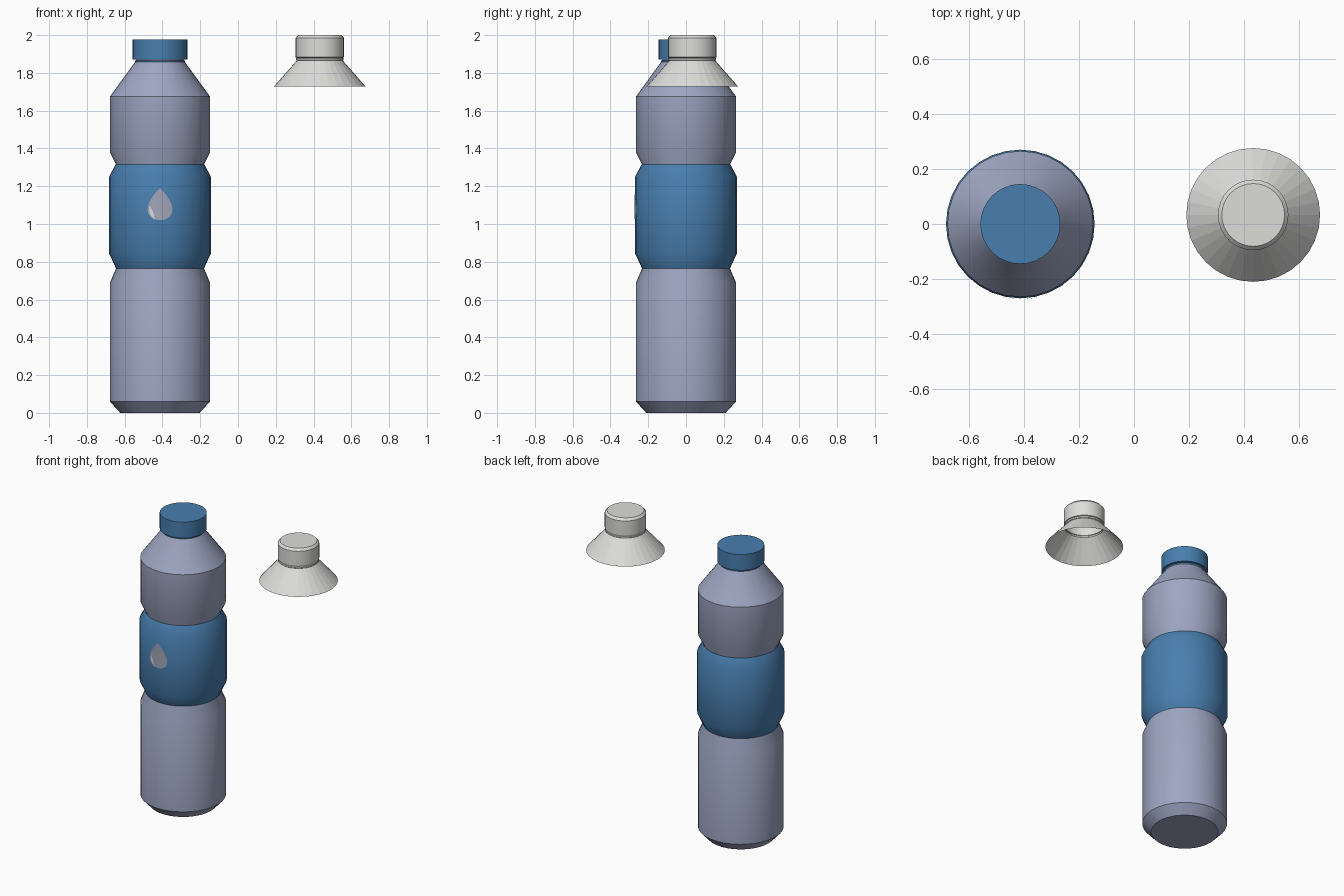
import bpy, bmesh, math

cube = bpy.data.objects.get("Cube")
if cube:
    bpy.data.objects.remove(cube, do_unlink=True)


def material(name, rgb):
    mat = bpy.data.materials.new(name)
    mat.use_nodes = True
    mat.diffuse_color = (*rgb, 1)
    mat.node_tree.nodes["Principled BSDF"].inputs["Base Color"].default_value = (*rgb, 1)
    return mat


plastic = material("pale blue plastic", (0.34, 0.38, 0.54))
blue = material("blue", (0.065, 0.21, 0.43))
light_grey = material("light grey", (0.72, 0.72, 0.71))
drop_grey = material("drop grey", (0.36, 0.38, 0.48))

BOTTLE = (-0.413, 0)
FUNNEL = (0.433, 0.033)
SIDES = 32


def finish(name, bm, mat, centre, smooth):
    mesh = bpy.data.meshes.new(name)
    bm.to_mesh(mesh)
    bm.free()
    obj = bpy.data.objects.new(name, mesh)
    bpy.context.collection.objects.link(obj)
    obj.location = (*centre, 0)
    mesh.materials.append(mat)
    if smooth:
        bpy.ops.object.select_all(action='DESELECT')
        obj.select_set(True)
        bpy.context.view_layer.objects.active = obj
        bpy.ops.object.shade_smooth_by_angle(angle=math.radians(30))
    return obj


def lathe(name, profile, mat, centre, smooth=True, bottom=False, top=False):
    """Turn a (radius, height) profile, listed upwards, around the vertical axis."""
    bm = bmesh.new()
    rings = []
    for r, z in profile:
        angles = [math.tau * i / SIDES for i in range(SIDES)]
        rings.append([bm.verts.new((r * math.cos(a), r * math.sin(a), z)) for a in angles])
    for low, high in zip(rings, rings[1:]):
        for i in range(SIDES):
            j = (i + 1) % SIDES
            bm.faces.new((low[i], low[j], high[j], high[i]))
    if bottom:
        bm.faces.new(rings[0][::-1])
    if top:
        bm.faces.new(rings[-1])
    return finish(name, bm, mat, centre, smooth)


def drop_patch(name, mat, radius, angles, across):
    """Part of a teardrop wrapped around the front of the label."""
    bm = bmesh.new()
    rows = []
    for deg in angles:
        t = math.radians(deg)
        half = 0.085 * math.sin(t) * math.sin(t / 2)
        z = 1.105 + 0.085 * math.cos(t)
        row = []
        for u in across(deg):
            x = u * half
            row.append(bm.verts.new((x, -math.sqrt(radius ** 2 - x ** 2), z)))
        rows.append(row)
    for a, b in zip(rows, rows[1:]):
        for i in range(len(a) - 1):
            bm.faces.new((a[i], b[i], b[i + 1], a[i + 1]))
    bmesh.ops.remove_doubles(bm, verts=bm.verts, dist=0.00001)
    return finish(name, bm, mat, BOTTLE, True)


# Bottle: body with a waist, label sleeve around it
lathe("bottle_body", [(0.21, 0), (0.265, 0.06), (0.265, 0.69), (0.233, 0.765),
                      (0.233, 1.315), (0.265, 1.38), (0.265, 1.675), (0.13, 1.86),
                      (0.12, 1.88)], plastic, BOTTLE, bottom=True, top=True)
lathe("label", [(0.233, 0.765), (0.27, 0.845), (0.27, 1.25), (0.235, 1.315)], blue, BOTTLE)

# Bottle cap and the seal ring under it
lathe("seal_ring", [(0.132, 1.857), (0.134, 1.866)], blue, BOTTLE, bottom=True, top=True)
lathe("bottle_cap", [(0.145, 1.87), (0.145, 1.978)], blue, BOTTLE, bottom=True, top=True)

# Water drop with a highlight at its lower left
drop_patch("water_drop", drop_grey, 0.273, range(0, 181, 9),
           lambda d: [-1, -0.5, 0, 0.5, 1])
drop_patch("drop_highlight", light_grey, 0.275, range(95, 161, 5),
           lambda d: [-0.86, -0.86 + 0.3 * math.sin(math.radians((d - 95) * 180 / 65))])

# Cut-off bottle top: open cone, ring and bevelled cap
lathe("funnel_cone", [(0.243, 1.728), (0.122, 1.865)], light_grey, FUNNEL, smooth=False)
lathe("funnel_ring", [(0.122, 1.865), (0.126, 1.868), (0.126, 1.877), (0.122, 1.88)],
      light_grey, FUNNEL)
lathe("funnel_cap", [(0.122, 1.88), (0.128, 1.883), (0.128, 1.985), (0.114, 2.0)],
      light_grey, FUNNEL, top=True)
